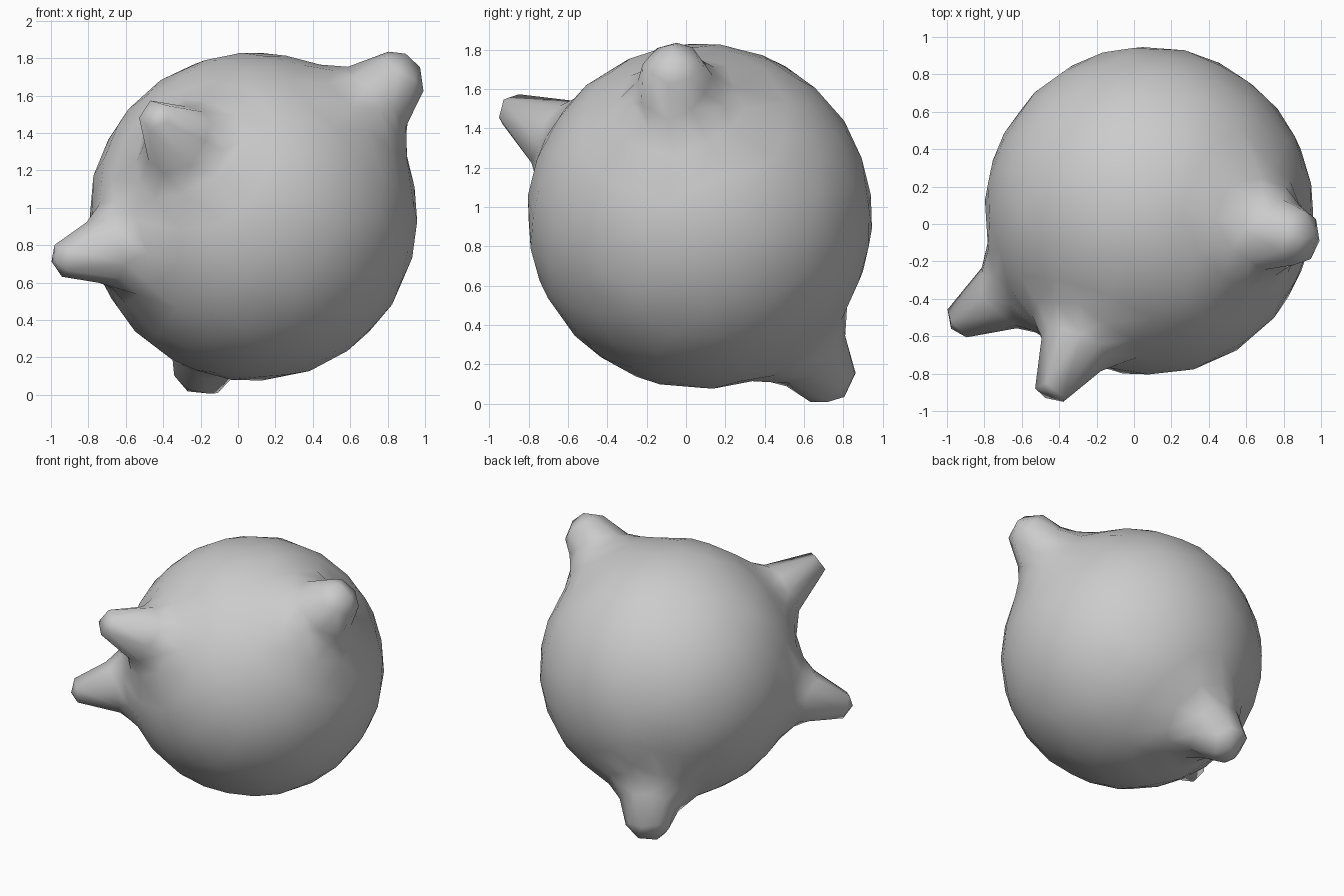
import bpy, bmesh
from mathutils import Vector

if "Cube" in bpy.data.objects:
    bpy.data.objects.remove(bpy.data.objects["Cube"])

CENTER = Vector((0.08, 0.07, 0.953))
RADIUS = 0.875
BLEND = 0.14

# knobs: tip ball centre, tip radius, root radius
KNOBS = [
    (Vector((0.82, -0.06, 1.66)), 0.17, 0.31),
    (Vector((-0.41, -0.835, 1.46)), 0.115, 0.25),
    (Vector((-0.885, -0.49, 0.735)), 0.112, 0.25),
    (Vector((-0.18, 0.69, 0.17)), 0.17, 0.29),
]


def cone_distance(p, tip, r_tip, r_root):
    root = CENTER + (tip - CENTER).normalized() * 0.75
    axis = tip - root
    t = max(0.0, min(1.0, (p - root).dot(axis) / axis.length_squared))
    return (p - root - axis * t).length - (r_root + (r_tip - r_root) * t)


def smooth_min(a, b, k):
    h = max(k - abs(a - b), 0.0) / k
    return min(a, b) - h * h * k * 0.25


def surface_distance(p):
    d = (p - CENTER).length - RADIUS
    for knob in KNOBS:
        d = smooth_min(d, cone_distance(p, *knob), BLEND)
    return d


# fine ball, pulled onto the blended body-and-knobs surface
bm = bmesh.new()
bmesh.ops.create_icosphere(bm, subdivisions=6, radius=1.0)
for v in bm.verts:
    ray = v.co.normalized()
    r = 1.4
    for _ in range(40):
        d = surface_distance(CENTER + ray * r)
        if d < 0.001:
            break
        r -= d * 0.9
    v.co = CENTER + ray * r
mesh = bpy.data.meshes.new("knobbly_ball")
bm.to_mesh(mesh)
bm.free()
ball = bpy.data.objects.new("knobbly_ball", mesh)
bpy.context.collection.objects.link(ball)

# reduce to a coarse mesh with smooth shading
bpy.context.view_layer.objects.active = ball
ball.select_set(True)
mod = ball.modifiers.new("coarse", 'DECIMATE')
mod.ratio = 640 / len(mesh.polygons)
bpy.ops.object.modifier_apply(modifier=mod.name)
bpy.ops.object.shade_smooth()
